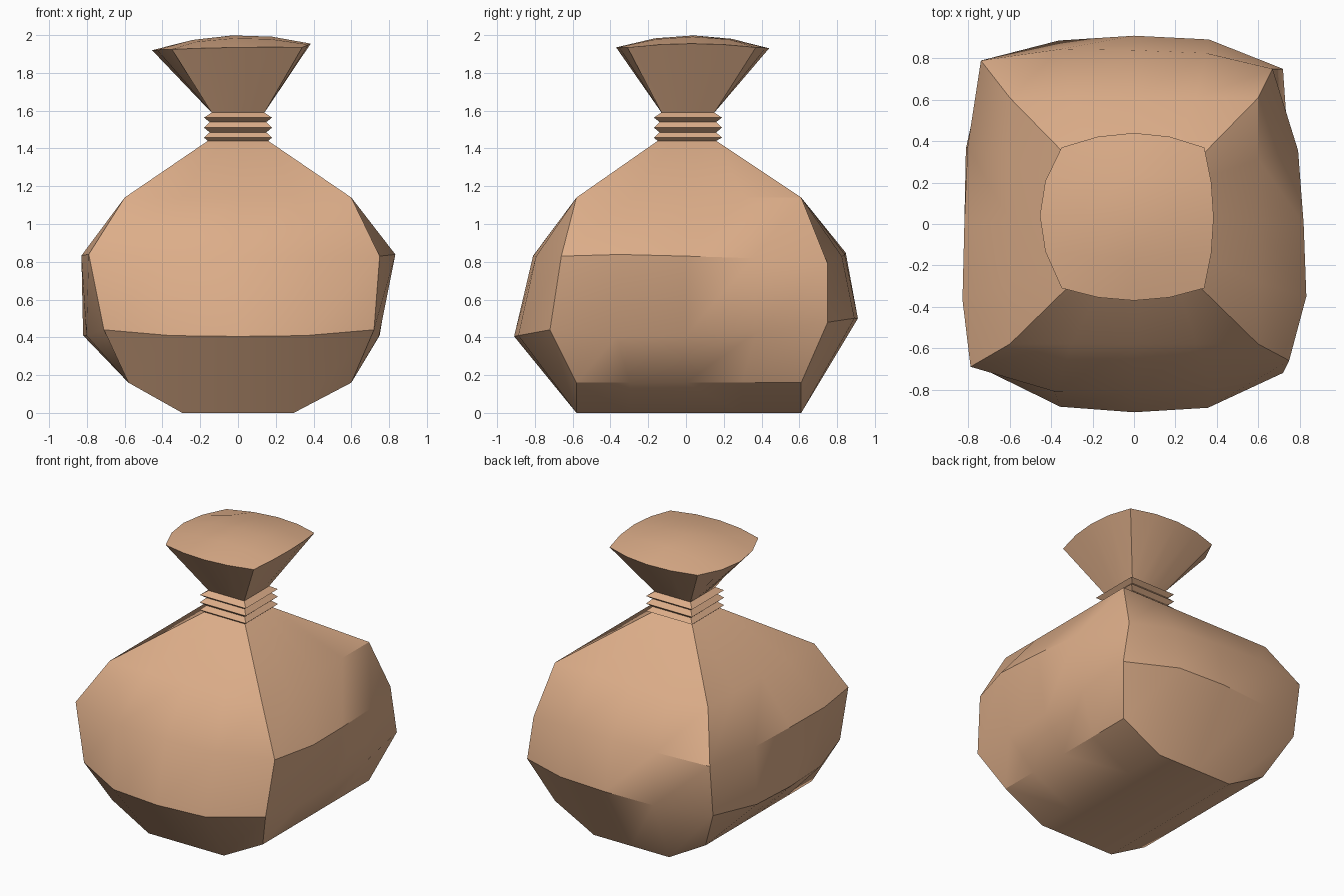
import bpy
from mathutils import Vector

if "Cube" in bpy.data.objects:
    bpy.data.objects.remove(bpy.data.objects["Cube"])

mat = bpy.data.materials.new("burlap")
mat.diffuse_color = (0.72, 0.42, 0.25, 1)
mat.use_nodes = True
mat.node_tree.nodes["Principled BSDF"].inputs["Base Color"].default_value = mat.diffuse_color


def ring(corners, mids, p):
    """16-point squarish loop, counter-clockwise from front left; each side bulges to its mid."""
    pts = []
    for i in range(4):
        a, b = Vector(corners[i]), Vector(corners[(i + 1) % 4])
        flat = (a + b) / 2
        bulge = Vector(mids[i]) - flat
        for t in (-1, -0.5, 0, 0.5):
            pts.append(flat + (b - a) * t / 2 + bulge * (1 - abs(t) ** p))
    return pts


def square(x0, x1, y0, y1, z):
    c = [(x0, y0, z), (x1, y0, z), (x1, y1, z), (x0, y1, z)]
    m = [(Vector(c[i]) + Vector(c[(i + 1) % 4])) / 2 for i in range(4)]
    return ring(c, m, 2)


def patch(r, bump):
    """5 x 5 blended grid filling a loop."""
    south, east = r[0:5], r[4:9]
    north, west = r[8:13][::-1], (r[12:] + r[:1])[::-1]
    grid = []
    for j in range(5):
        v = j / 4
        for i in range(5):
            u = i / 4
            q = (south[i] * (1 - v) + north[i] * v + west[j] * (1 - u) + east[j] * u
                 - r[0] * (1 - u) * (1 - v) - r[4] * u * (1 - v) - r[8] * u * v - r[12] * (1 - u) * v)
            q.z += bump * 16 * u * (1 - u) * v * (1 - v)
            grid.append(q)
    return grid


def build(name, rings, fill=None, bump=0):
    verts = [p for r in rings for p in r]
    faces = []
    for k in range(len(rings) - 1):
        for i in range(16):
            a, b = k * 16 + i, k * 16 + (i + 1) % 16
            faces.append((a, b, b + 16, a + 16))
    if fill:
        end = 0 if fill == "bottom" else (len(rings) - 1) * 16
        grid = patch(rings[0] if fill == "bottom" else rings[-1], bump)
        # border of the grid reuses the loop's vertices
        border = [0, 1, 2, 3, 4, 9, 14, 19, 24, 23, 22, 21, 20, 15, 10, 5]
        idx = {g: end + i for i, g in enumerate(border)}
        for g in range(25):
            if g not in idx:
                idx[g] = len(verts)
                verts.append(grid[g])
        for j in range(4):
            for i in range(4):
                g = j * 5 + i
                f = (idx[g], idx[g + 1], idx[g + 6], idx[g + 5])
                faces.append(f[::-1] if fill == "bottom" else f)
    me = bpy.data.meshes.new(name)
    me.from_pydata([tuple(v) for v in verts], [], faces)
    me.materials.append(mat)
    ob = bpy.data.objects.new(name, me)
    bpy.context.collection.objects.link(ob)
    bpy.ops.object.select_all(action='DESELECT')
    bpy.context.view_layer.objects.active = ob
    ob.select_set(True)
    bpy.ops.object.shade_smooth_by_angle(angle=0.56)


# Sack body: base loop, two bulging loops, shoulder, neck
base = ring([(-.58, -.58, .16), (.6, -.58, .16), (.6, .61, .16), (-.58, .61, .16)],
            [(0, -.58, 0), (.6, 0, .16), (0, .61, 0), (-.58, 0, .16)], 20)
low = ring([(-.71, -.71, .44), (.72, -.72, .44), (.72, .75, .48), (-.73, .74, .46)],
           [(0, -.91, .405), (.75, 0, .41), (0, .91, .5), (-.82, 0, .41)], 3)
high = ring([(-.79, -.69, .84), (.75, -.66, .83), (.67, .75, .79), (-.74, .79, .83)],
            [(0, -.81, .83), (.82, 0, .83), (0, .84, .84), (-.82, 0, .83)], 4)
shoulder = square(-.6, .6, -.58, .61, 1.14)
collar = square(-.16, .16, -.15, .16, 1.44)
build("sack_body", [base, low, high, shoulder, collar], "bottom")

# Pleated neck binding
profile = [(.18, 1.457), (.15, 1.485), (.18, 1.51), (.15, 1.54), (.18, 1.563), (.14, 1.59)]
mouth = square(-.14, .14, -.13, .15, 1.59)
folds = [square(-r, r, .01 - r, .01 + r, z) for r, z in profile[:-1]]
build("neck_binding", [collar] + folds + [mouth])

# Flared top with domed lid
rim = ring([(-.35, -.31, 1.925), (.34, -.31, 1.935), (.34, .37, 1.935), (-.35, .37, 1.92)],
           [(0, -.37, 1.935), (.385, .03, 1.955), (0, .44, 1.93), (-.455, .04, 1.92)], 2)
build("flared_top", [mouth, rim], "top", .057)
